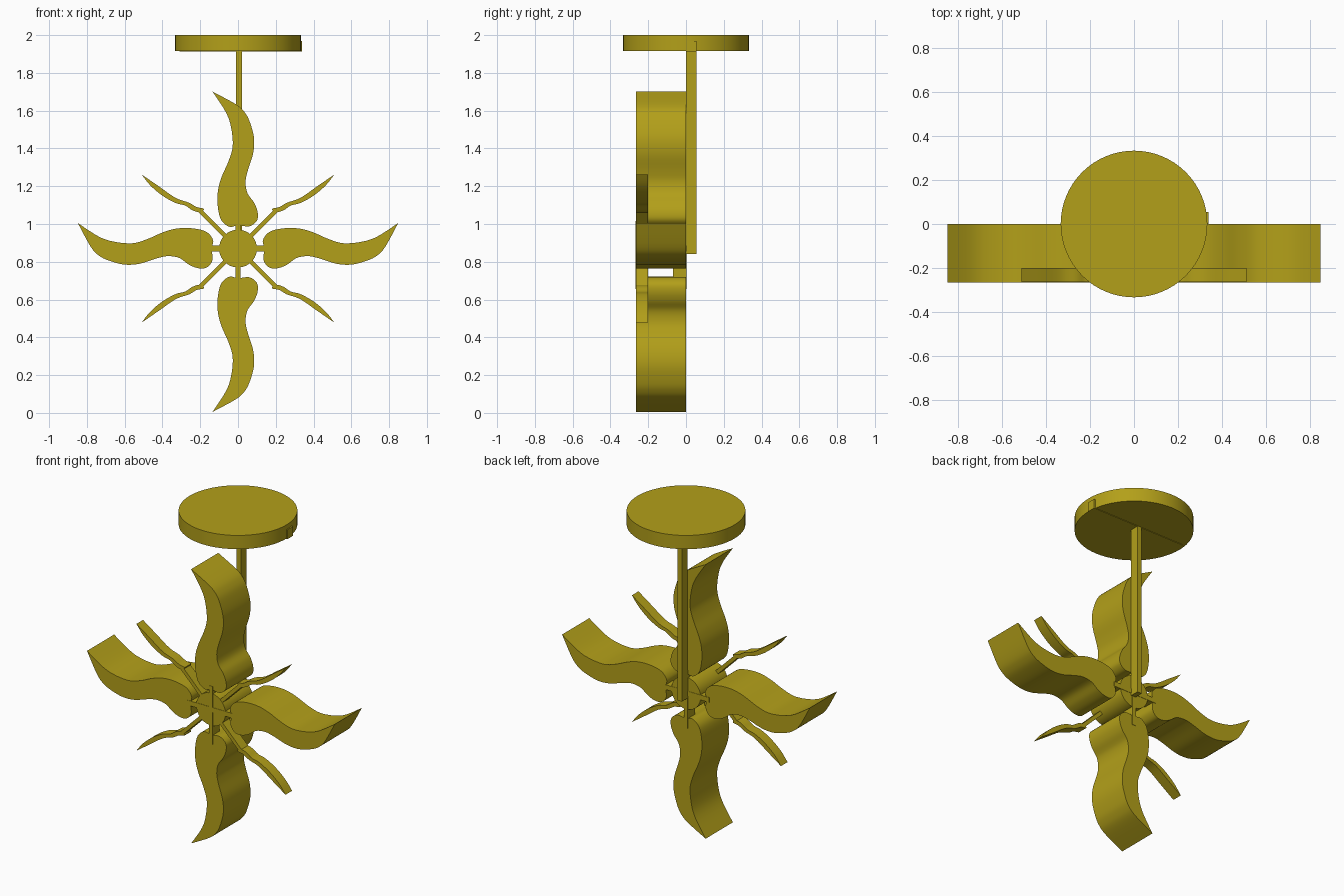
import bpy, bmesh, math
from mathutils import Vector

if "Cube" in bpy.data.objects:
    bpy.data.objects.remove(bpy.data.objects["Cube"])

gold = bpy.data.materials.new("gold")
gold.diffuse_color = (0.45, 0.35, 0.01, 1)
gold.use_nodes = True
gold.node_tree.nodes["Principled BSDF"].inputs["Base Color"].default_value = gold.diffuse_color
HUB_Z = 0.87


def finish(ob):
    ob.data.materials.append(gold)
    bpy.ops.object.select_all(action='DESELECT')
    ob.select_set(True)
    bpy.context.view_layer.objects.active = ob
    bpy.ops.object.shade_smooth_by_angle(angle=math.radians(30))


def smooth_outline(pts, steps=5):
    """Closed spline through pts; the first point stays a sharp tip."""
    p = [Vector(q) for q in pts] + [Vector(pts[0])]
    out = []
    for i in range(len(p) - 1):
        a, b = p[max(i - 1, 0)], p[i]
        c, d = p[i + 1], p[min(i + 2, len(p) - 1)]
        for s in range(steps):
            t = s / steps
            out.append(0.5 * (2 * b + (c - a) * t + (2 * a - 5 * b + 4 * c - d) * t * t
                              + (3 * b - a - 3 * c + d) * t ** 3))
    return out


def extrude(name, outline, y0, y1):
    """Extrude an (x, z) outline from y0 to y1."""
    bm = bmesh.new()
    face = bm.faces.new([bm.verts.new((x, y0, z)) for x, z in outline])
    res = bmesh.ops.extrude_face_region(bm, geom=[face])
    for v in res["geom"]:
        if isinstance(v, bmesh.types.BMVert):
            v.co.y = y1
    bmesh.ops.recalc_face_normals(bm, faces=bm.faces[:])
    me = bpy.data.meshes.new(name)
    bm.to_mesh(me)
    bm.free()
    ob = bpy.data.objects.new(name, me)
    bpy.context.collection.objects.link(ob)
    finish(ob)


def box(name, x0, x1, y0, y1, z0, z1):
    extrude(name, [(x0, z0), (x1, z0), (x1, z1), (x0, z1)], y0, y1)


def cylinder(name, r, depth, loc, rot=(0, 0, 0)):
    bpy.ops.mesh.primitive_cylinder_add(vertices=64, radius=r, depth=depth,
                                        location=loc, rotation=rot)
    ob = bpy.context.object
    ob.name = name
    finish(ob)


# ceiling plate, cross bar and hanging pole
cylinder("ceiling_plate", 0.333, 0.085, (0, 0, 1.9575))
box("plate_bar", -0.31, 0.338, 0.0, 0.055, 1.912, 1.97)
box("hanging_pole", -0.01, 0.021, 0.0, 0.055, 0.84, 1.97)

# hub
cylinder("hub", 0.1, 0.265, (0, -0.1325, HUB_Z), (math.pi / 2, 0, 0))

# large wavy blades: u runs outward, v sideways
blade = smooth_outline([
    (0.848, 0.135), (0.74, 0.065), (0.66, 0.037), (0.56, 0.028), (0.48, 0.05),
    (0.40, 0.085), (0.33, 0.105), (0.25, 0.108), (0.17, 0.09), (0.132, 0.045),
    (0.14, 0.0), (0.135, -0.06), (0.165, -0.1), (0.21, -0.104), (0.26, -0.085),
    (0.31, -0.05), (0.37, -0.04), (0.43, -0.052), (0.52, -0.08), (0.60, -0.085),
    (0.68, -0.065), (0.735, -0.038), (0.78, 0.01)])
RING_Z = 0.853
for side, s in (("right", 1), ("left", -1)):
    extrude(side + "_blade", [(s * u, HUB_Z + v) for u, v in blade], -0.265, 0)
for side, s in (("upper", 1), ("lower", -1)):
    extrude(side + "_blade", [(-v, RING_Z + s * u) for u, v in blade], -0.265, 0)

# short spokes joining the large blades, front and back
for tag, y0, y1 in (("front", -0.267, -0.2), ("back", -0.07, 0.002)):
    box(tag + "_cross_spoke", -0.16, 0.145, y0, y1, HUB_Z - 0.015, HUB_Z + 0.015)
    box(tag + "_upright_spoke", -0.013, 0.013, y0, y1, 0.655, 1.015)

# small diagonal rays with their thin spokes
ray = smooth_outline([
    (0.51, 0.392), (0.42, 0.33), (0.33, 0.268), (0.26, 0.243), (0.22, 0.22),
    (0.18, 0.21), (0.2, 0.192), (0.24, 0.202), (0.28, 0.228), (0.33, 0.241),
    (0.40, 0.28), (0.465, 0.335)], 4)
w = 0.008
spoke = [(0.05 - w, 0.05 + w), (0.05 + w, 0.05 - w), (0.205 + w, 0.205 - w), (0.205 - w, 0.205 + w)]
for h, sx in (("right", 1), ("left", -1)):
    for k, sz in (("upper", 1), ("lower", -1)):
        for part, outline in (("ray", ray), ("ray_spoke", spoke)):
            extrude(f"{k}_{h}_{part}", [(sx * x, HUB_Z + sz * z) for x, z in outline],
                    -0.264, -0.2)
